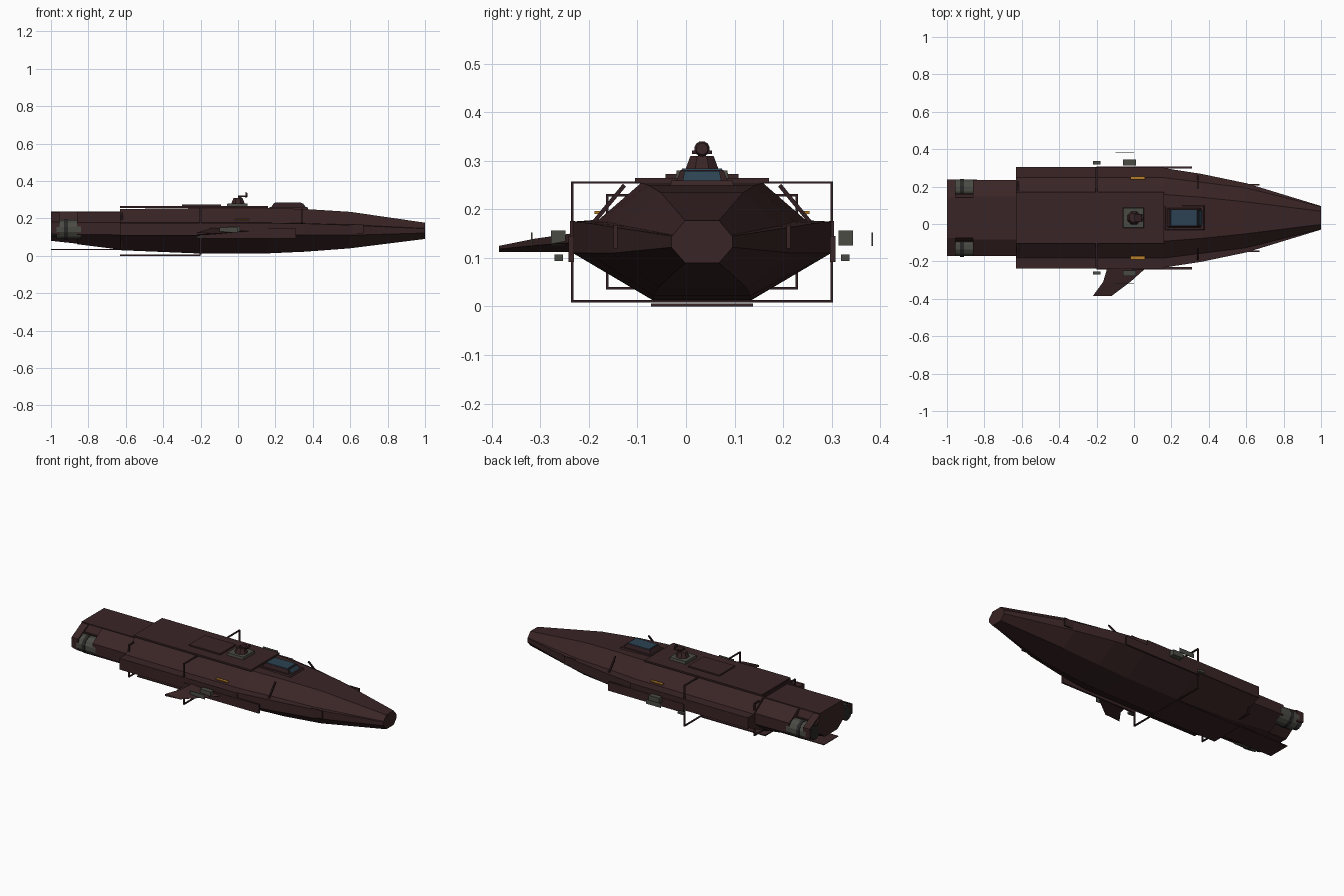
import bpy, bmesh, math
from mathutils import Vector

if "Cube" in bpy.data.objects:
    bpy.data.objects.remove(bpy.data.objects["Cube"])

CY = 0.033  # hull centre line in y


def mat(name, r, g, b):
    m = bpy.data.materials.new(name)
    m.diffuse_color = (r, g, b, 1)
    m.use_nodes = True
    m.node_tree.nodes["Principled BSDF"].inputs["Base Color"].default_value = m.diffuse_color
    return m


HULL = mat("dark maroon", .042, .018, .019)
TRIM = mat("deep maroon", .030, .013, .015)
GREY = mat("warm grey", .070, .070, .060)
DARK = mat("charcoal", .022, .022, .021)
BLUE = mat("window blue", .025, .055, .085)
ORANGE = mat("orange", .48, .21, .02)


def finish(name, bm, m):
    bmesh.ops.recalc_face_normals(bm, faces=bm.faces)
    me = bpy.data.meshes.new(name)
    bm.to_mesh(me)
    bm.free()
    me.materials.append(m)
    o = bpy.data.objects.new(name, me)
    bpy.context.collection.objects.link(o)
    return o


def loft(name, rings, m):
    """Skin a list of closed rings and cap both ends."""
    bm = bmesh.new()
    vs = [[bm.verts.new(p) for p in r] for r in rings]
    n = len(rings[0])
    for a, b in zip(vs, vs[1:]):
        for i in range(n):
            j = (i + 1) % n
            bm.faces.new((a[i], a[j], b[j], b[i]))
    bm.faces.new(vs[0])
    bm.faces.new(vs[-1])
    return finish(name, bm, m)


def box(name, x0, x1, y0, y1, z0, z1, m, top=1.0):
    """Box with y measured from the centre line; top < 1 tapers it upward."""
    def ring(z, s):
        cx, cy, hx, hy = (x0 + x1) / 2, CY + (y0 + y1) / 2, (x1 - x0) / 2 * s, (y1 - y0) / 2 * s
        return [(cx - hx, cy - hy, z), (cx + hx, cy - hy, z), (cx + hx, cy + hy, z), (cx - hx, cy + hy, z)]
    return loft(name, [ring(z0, 1), ring(z1, top)], m)


def both(name, x0, x1, y0, y1, z0, z1, m):
    box(name + "_left", x0, x1, y0, y1, z0, z1, m)
    box(name + "_right", x0, x1, -y1, -y0, z0, z1, m)


def cyl(name, a, b, r0, r1, n, m):
    a, b = Vector(a), Vector(b)
    q = (b - a).to_track_quat('Z', 'Y')
    def ring(c, r):
        return [c + q @ Vector((r * math.cos(t), r * math.sin(t), 0))
                for t in (2 * math.pi * (i + .5) / n for i in range(n))]
    return loft(name, [ring(a, r0), ring(b, r1)], m)


# Main hull: (x, half width, ledge half width, roof half width, roof z, shoulder z, chine z, keel z, keel half width)
stations = [
    (-1.00, .130, .125, .100, .232, .190, .130, .080, .06),
    (-.86, .130, .125, .100, .232, .190, .125, .065, .07),
    (-.86, .203, .200, .115, .234, .178, .115, .062, .09),
    (-.63, .203, .200, .115, .234, .178, .112, .033, .10),
    (-.63, .266, .215, .125, .250, .175, .112, .030, .10),
    (-.20, .266, .215, .125, .255, .175, .110, .012, .10),
    (.16, .266, .215, .125, .255, .175, .110, .013, .10),
    (.36, .235, .190, .110, .250, .172, .110, .022, .10),
    (.60, .185, .160, .085, .235, .164, .110, .040, .09),
    (1.00, .063, .060, .035, .177, .145, .122, .090, .035)]
rings = []
for x, w, lw, tw, zt, zs, zl, zb, bw in stations:
    half = [(tw, zt), (lw, zs + .002), (w, zs), (w, zl), (bw, zb)]
    rings.append([(x, CY + y, z) for y, z in half] + [(x, CY - y, z) for y, z in reversed(half)])
loft("hull", rings, HULL)

# Roof armour, stern roof and keel plates
box("roof_plate", -.63, .16, -.138, .138, .255, .265, HULL)
box("roof_hatch", -.30, -.09, -.075, .075, .264, .273, HULL)
box("stern_roof", -1, -.62, -.108, .108, .228, .238, HULL)
box("keel_plate", -.63, -.20, -.105, .105, 0, .006, HULL)
box("stern_keel_plate", -1, -.60, -.07, .07, .031, .035, HULL)

# Bent stern shells that frame each engine
for s, n in ((1, "left"), (-1, "right")):
    def shell(x, low):
        pts = [(.100, .236), (.205, .180), (.205, low), (.198, low), (.198, .175), (.100, .228)]
        return [(x, CY + s * y, z) for y, z in pts]
    loft("stern_shell_" + n, [shell(-1, .12), shell(-.955, .11)], HULL)

# Side plates
both("side_armour", -.63, .16, .262, .272, .108, .176, HULL)
both("side_skirt", -.20, .31, .264, .275, .092, .145, HULL)
both("bow_strip", .60, .67, .174, .182, .12, .168, HULL)

# Engines with dark nozzles
for s, n in ((1, "left"), (-1, "right")):
    y = CY + s * .155
    cyl("engine_" + n, (-.97, y, .14), (-.84, y, .14), .052, .052, 12, GREY)
    cyl("engine_band_" + n, (-.93, y, .14), (-.91, y, .14), .055, .055, 12, DARK)
    cyl("nozzle_" + n, (-1, y, .14), (-.97, y, .14), .044, .036, 12, DARK)
box("stern_exhaust", -1.0, -.992, -.07, .07, .11, .20, DARK)


# Hoop frames around the hull
def hoop(name, x, w, z0, z1, t=.005):
    both(name + "_post", x - t, x + t, w - t, w, z0, z1, TRIM)
    box(name + "_top", x - t, x + t, -w, w, z1 - t, z1, TRIM)
    box(name + "_bottom", x - t, x + t, -w, w, z0, z0 + t, TRIM)


hoop("mid_hoop", -.20, .270, .008, .258)
hoop("stern_hoop", -.62, .198, .035, .232)

# Struts and orange marks beside the roof
for s, n in ((1, "left"), (-1, "right")):
    cyl("strut_" + n, (.34, CY + s * .222, .175), (.34, CY + s * .160, .250), .006, .006, 4, TRIM)
both("orange_mark", -.018, .060, .205, .222, .191, .197, ORANGE)

# Clamps and sensor pods
both("hoop_clamp", -.22, -.18, .286, .304, .094, .107, GREY)
both("sensor_pod", -.06, .01, .281, .311, .126, .157, GREY)
both("sensor_panel", -.10, 0, .349, .352, .125, .152, GREY)

# Swept fin on one side: (y, front x, back x, bottom z, top z)
fin = [(-.225, .075, -.14, .113, .152), (-.31, -.02, -.165, .112, .140), (-.385, -.12, -.22, .112, .125)]
loft("fin", [[(f, y, (a + b) / 2), (r, y, b), (r, y, a)] for y, f, r, a, b in fin], HULL)

# Cockpit canopy: maroon shell with blue glass on top and in front
box("canopy_base", .16, .38, -.068, .068, .240, .260, HULL, .92)
box("canopy", .175, .36, -.054, .054, .256, .281, TRIM, .82)
box("canopy_glass", .195, .340, -.043, .043, .279, .284, BLUE, .96)
front = [(.361, .040, .258), (.361, -.040, .258), (.346, -.036, .279), (.346, .036, .279)]
loft("canopy_windscreen", [[(x + d, CY + y, z) for x, y, z in front] for d in (-.004, .003)], BLUE)

# Turret with sensor dish
box("turret_base", -.06, .053, -.055, .055, .262, .280, GREY, .95)
cyl("turret_body", (0, CY, .280), (0, CY, .310), .038, .026, 8, HULL)
box("turret_arm", 0, .045, -.021, .021, .314, .322, TRIM)
box("turret_neck", .0, .02, -.008, .008, .305, .320, DARK)
cyl("sensor_dish", (.040, CY, .325), (.050, CY, .325), .016, .012, 12, HULL)
